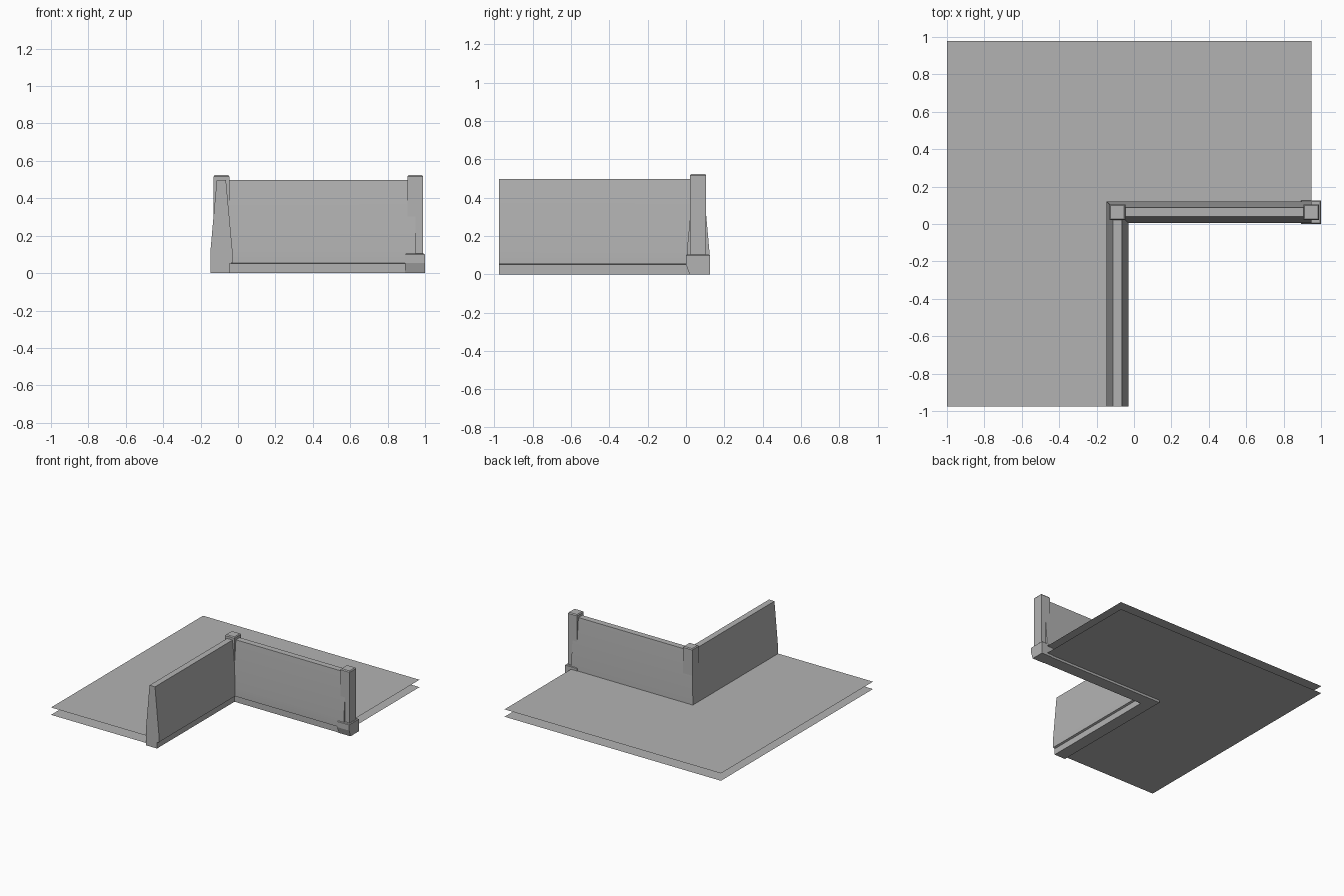
import bpy, bmesh, math

if "Cube" in bpy.data.objects:
    bpy.data.objects.remove(bpy.data.objects["Cube"])

CX, CY = -0.0885, 0.0635      # wall corner centre
X_END, Y_END = 0.948, -0.975  # free ends of the walls

stone = bpy.data.materials.new("grey_stone")
stone.diffuse_color = (0.45, 0.45, 0.45, 1)
stone.use_nodes = True
stone.node_tree.nodes["Principled BSDF"].inputs["Base Color"].default_value = stone.diffuse_color


def make_object(name, bm):
    mesh = bpy.data.meshes.new(name)
    bm.to_mesh(mesh)
    bm.free()
    mesh.materials.append(stone)
    obj = bpy.data.objects.new(name, mesh)
    bpy.context.collection.objects.link(obj)
    return obj


def loft(name, rings):
    """Closed solid skinned through equal-length rings."""
    bm = bmesh.new()
    rows = [[bm.verts.new(p) for p in ring] for ring in rings]
    n = len(rows[0])
    for a, b in zip(rows, rows[1:]):
        for i in range(n):
            j = (i + 1) % n
            bm.faces.new((a[i], a[j], b[j], b[i]))
    bm.faces.new(rows[0])
    bm.faces.new(rows[-1])
    bmesh.ops.recalc_face_normals(bm, faces=bm.faces)
    return make_object(name, bm)


def rect(x0, x1, y0, y1, z):
    return [(x0, y0, z), (x1, y0, z), (x1, y1, z), (x0, y1, z)]


# Floor sheets: L-shaped, notched along the outer face of the wall
def floor_sheet(name, z, up):
    nx, ny = CX - 0.058, CY + 0.057
    outline = [(-1, Y_END), (nx, Y_END), (nx, ny), (X_END, ny),
               (X_END, 0.979), (-1, 0.979)]
    bm = bmesh.new()
    verts = [bm.verts.new((x, y, z)) for x, y in outline]
    bm.faces.new(verts if up else verts[::-1])
    make_object(name, bm)


floor_sheet("upper_floor", 0.079, True)
floor_sheet("lower_floor", 0.019, False)

# Corner wall: tapered section with an undercut foot, mitred round the corner
section = [(-0.058, 0), (0.042, 0), (0.042, 0.05), (0.058, 0.055),
           (0.058, 0.128), (0.024, 0.497), (-0.025, 0.497), (-0.058, 0.128)]
wall = loft("corner_wall", [
    [(CX + d, Y_END, z) for d, z in section],
    [(CX + d, CY - d, z) for d, z in section],
    [(X_END, CY - d, z) for d, z in section],
])
bpy.context.view_layer.objects.active = wall
wall.select_set(True)
bpy.ops.object.shade_smooth_by_angle(angle=math.radians(15))

# Square posts with chamfered tops
for name, x in (("corner_post", CX), ("end_post", X_END)):
    loft(name, [rect(x - h, x + h, CY - h, CY + h, z)
                for h, z in ((0.042, 0), (0.042, 0.516), (0.036, 0.524))])

# Plinth under the end post, sloped in at the lower front, top edge eased
loft("post_plinth", [
    rect(0.893, 1.0, 0.018, 0.125, 0),
    rect(0.893, 1.0, 0.0, 0.125, 0.053),
    rect(0.893, 1.0, 0.0, 0.125, 0.099),
    rect(0.898, 0.995, 0.005, 0.12, 0.104),
])
